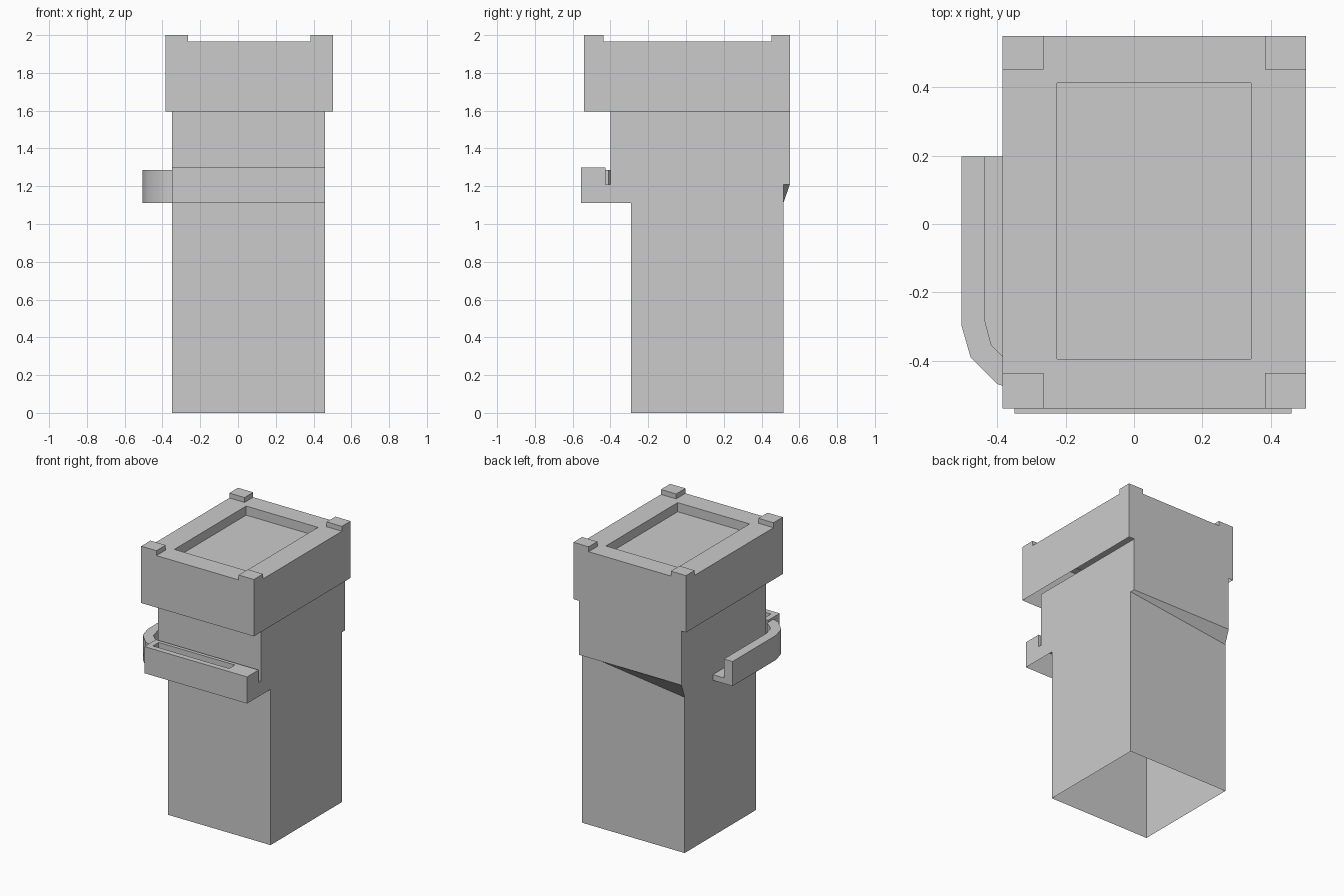
import bpy
import bmesh
import math

if "Cube" in bpy.data.objects:
    bpy.data.objects.remove(bpy.data.objects["Cube"], do_unlink=True)

grey = bpy.data.materials.new("plain_grey")
grey.use_nodes = True
grey.diffuse_color = (0.6, 0.6, 0.6, 1)
grey.node_tree.nodes["Principled BSDF"].inputs["Base Color"].default_value = (0.6, 0.6, 0.6, 1)


def finish(name, bm, recalc=True):
    """Turn a bmesh into a named object with the shared material."""
    bmesh.ops.remove_doubles(bm, verts=bm.verts, dist=0.0001)
    if recalc:
        bmesh.ops.recalc_face_normals(bm, faces=bm.faces)
    mesh = bpy.data.meshes.new(name)
    bm.to_mesh(mesh)
    bm.free()
    mesh.materials.append(grey)
    obj = bpy.data.objects.new(name, mesh)
    bpy.context.collection.objects.link(obj)
    return obj


def face(bm, points):
    return bm.faces.new([bm.verts.new(p) for p in points])


def ring(x0, x1, y0, y1, z):
    return [(x0, y0, z), (x1, y0, z), (x1, y1, z), (x0, y1, z)]


def bridge(bm, low, high, closed=True):
    """Quads between two matching rows of points."""
    n = len(low)
    for i in range(n if closed else n - 1):
        j = (i + 1) % n
        face(bm, [low[i], low[j], high[j], high[i]])


def tray(bm, outer, inner, z, depth):
    """Flat rim around a sunken floor."""
    rim, lip, floor = ring(*outer, z), ring(*inner, z), ring(*inner, z - depth)
    bridge(bm, rim, lip)
    bridge(bm, lip, floor)
    face(bm, floor)


def prism(name, outline, z0, z1):
    """Closed solid from a plan outline."""
    bm = bmesh.new()
    low = [(x, y, z0) for x, y in outline]
    high = [(x, y, z1) for x, y in outline]
    bridge(bm, low, high)
    face(bm, low)
    face(bm, high)
    return finish(name, bm)


# Shaft with front ledge: side profile swept across x, open below and above
LEFT, RIGHT = 0.46, -0.35


def side_profile(x, back_z):
    front = [(-0.29, 0), (-0.29, 1.11), (-0.555, 1.11), (-0.555, 1.3),
             (-0.425, 1.3), (-0.425, 1.21), (-0.4, 1.21), (-0.4, 1.595)]
    back = [(0.55, 1.595), (0.55, 1.21), (0.515, back_z), (0.515, 0)]
    return [(x, y, z) for y, z in front + back]


bm = bmesh.new()
a, b = side_profile(RIGHT, 1.11), side_profile(LEFT, 1.21)
face(bm, a)
face(bm, b)
OPEN_SPANS = (1, 3, 7, 11)   # ledge underside, ledge top, shaft top, shaft base
for i in range(len(a)):
    if i not in OPEN_SPANS:
        j = (i + 1) % len(a)
        face(bm, [a[i], a[j], b[j], b[i]])
tray(bm, (RIGHT, LEFT, -0.555, -0.425), (-0.31, 0.29, -0.515, -0.45), 1.3, 0.04)
finish("shaft_and_ledge", bm)

# Head block with sunken roof, open below
X0, X1, Y0, Y1 = -0.385, 0.503, -0.54, 0.55
ROOF = 1.965
bm = bmesh.new()
bridge(bm, ring(X0, X1, Y0, Y1, 1.595), ring(X0, X1, Y0, Y1, ROOF))
tray(bm, (X0, X1, Y0, Y1), (-0.225, 0.342, -0.395, 0.413), ROOF, 0.065)
finish("head", bm)

# Corner posts on the roof
for side, xa, xb in (("right", X0, X0 + 0.12), ("left", X1 - 0.12, X1)):
    for end, ya, yb in (("front", Y0, Y0 + 0.104), ("back", Y1 - 0.098, Y1)):
        bm = bmesh.new()
        top = ring(xa, xb, ya, yb, 2.0)
        bridge(bm, ring(xa, xb, ya, yb, ROOF), top)
        face(bm, top)
        finish(f"{end}_{side}_post", bm, recalc=False)

# Curved side rail and the gutter floor between it and the shaft
outer = [(-0.505, 0.197), (-0.505, -0.295), (-0.478, -0.39), (-0.4, -0.468), (-0.35, -0.485)]
inner = [(-0.437, 0.197), (-0.437, -0.28), (-0.417, -0.355), (-0.385, -0.387), (-0.35, -0.41)]
rail = prism("side_rail", outer + inner[::-1], 1.11, 1.285)
prism("gutter_floor", inner + [(-0.35, 0.197)], 1.11, 1.15)

bpy.ops.object.select_all(action="DESELECT")
rail.select_set(True)
bpy.context.view_layer.objects.active = rail
bpy.ops.object.shade_smooth_by_angle(angle=math.radians(40))
